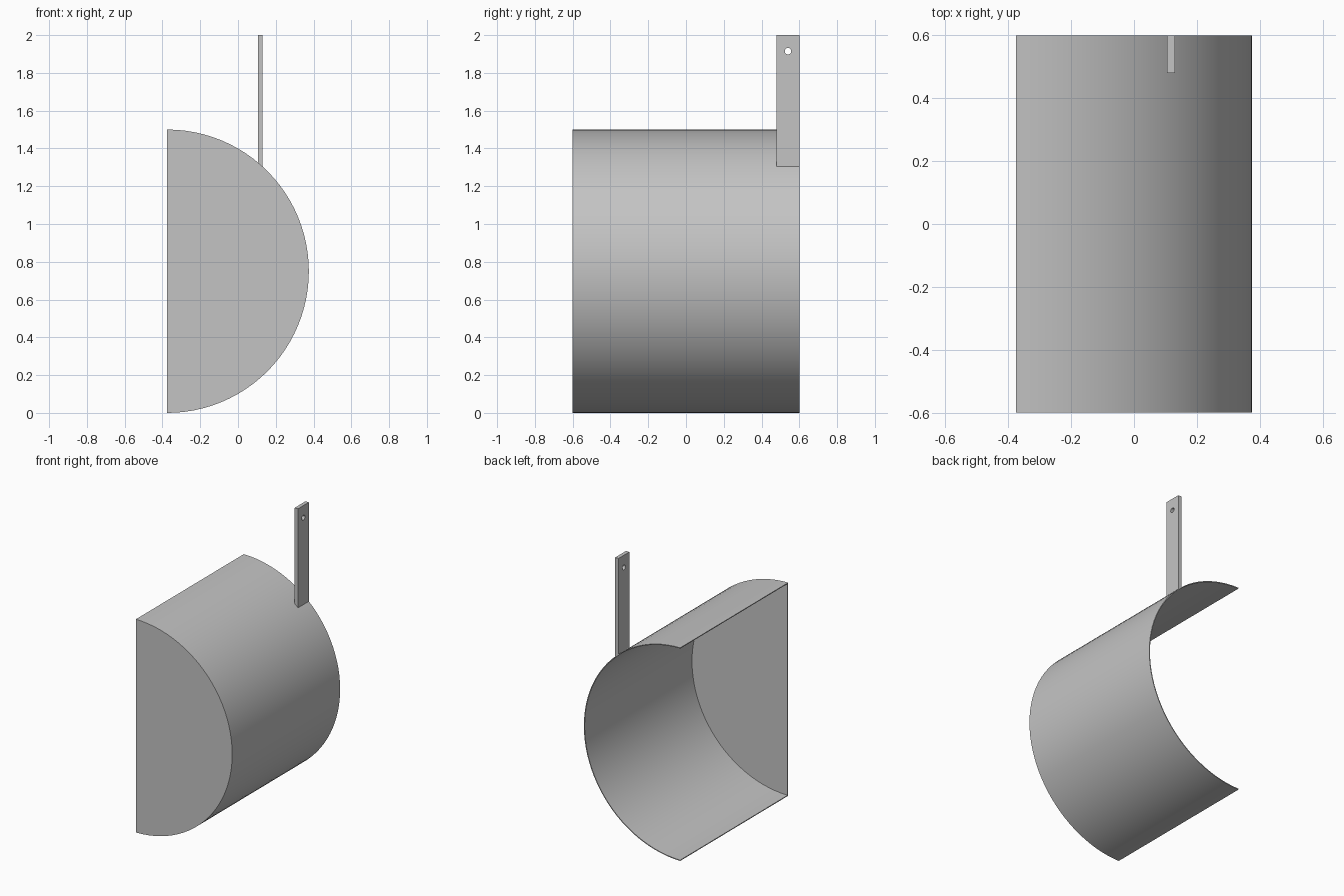
import bpy, bmesh, math

cube = bpy.data.objects.get("Cube")
if cube:
    bpy.data.objects.remove(cube)

RADIUS, CX, CZ = 0.75, -0.375, 0.75
BACK, FRONT, WALL = 0.6, -0.6, 0.006
SEGMENTS = 48

grey = bpy.data.materials.new("plain grey")
grey.use_nodes = True
colour = (0.55, 0.55, 0.55, 1)
grey.diffuse_color = colour
grey.node_tree.nodes["Principled BSDF"].inputs["Base Color"].default_value = colour


def finish(name, bm, smooth=False):
    bmesh.ops.recalc_face_normals(bm, faces=bm.faces)
    mesh = bpy.data.meshes.new(name)
    bm.to_mesh(mesh)
    bm.free()
    mesh.materials.append(grey)
    obj = bpy.data.objects.new(name, mesh)
    bpy.context.collection.objects.link(obj)
    if smooth:
        bpy.ops.object.select_all(action="DESELECT")
        obj.select_set(True)
        bpy.context.view_layer.objects.active = obj
        bpy.ops.object.shade_smooth_by_angle(angle=math.radians(30))
    return obj


def arc(radius):
    angles = [math.pi * (i / SEGMENTS - 0.5) for i in range(SEGMENTS + 1)]
    return [(CX + radius * math.cos(a), CZ + radius * math.sin(a)) for a in angles]


def prism(name, profile, y0, y1, smooth=False):
    """Extrude an x-z profile along y."""
    bm = bmesh.new()
    face = bm.faces.new([bm.verts.new((x, y0, z)) for x, z in profile])
    new = bmesh.ops.extrude_face_region(bm, geom=[face])["geom"]
    verts = [g for g in new if isinstance(g, bmesh.types.BMVert)]
    bmesh.ops.translate(bm, verts=verts, vec=(0, y1 - y0, 0))
    return finish(name, bm, smooth)


# Thin half-round wall, open at the back and along the flat side
prism("half_round_shell", arc(RADIUS) + arc(RADIUS - WALL)[::-1], FRONT, BACK, True)

# Half-disc closing the front
prism("front_plate", arc(RADIUS - WALL / 2), FRONT, FRONT + WALL, True)

# Upright strip with a round hole near the top
x0, x1, y0, y1, foot = 0.105, 0.131, 0.48, BACK, 1.30
bm = bmesh.new()
rim = [(y0, foot), (y1, foot), (y1, 2), (y0, 2)]
hole = [(0.54 + 0.017 * math.cos(math.tau * i / 24),
         1.915 + 0.017 * math.sin(math.tau * i / 24)) for i in range(24)]
for loop in (rim, hole):
    verts = [bm.verts.new((x0, y, z)) for y, z in loop]
    for i, v in enumerate(verts):
        bm.edges.new((v, verts[i - 1]))
bmesh.ops.triangle_fill(bm, edges=bm.edges[:], use_beauty=True)
new = bmesh.ops.extrude_face_region(bm, geom=bm.faces[:])["geom"]
bmesh.ops.translate(bm, verts=[g for g in new if isinstance(g, bmesh.types.BMVert)],
                    vec=(x1 - x0, 0, 0))
# Foot follows the curve of the shell
for v in bm.verts:
    if v.co.z < foot + 0.01:
        v.co.z = CZ + math.sqrt(RADIUS ** 2 - (v.co.x - CX) ** 2) - 0.003
finish("hanging_strip", bm)
